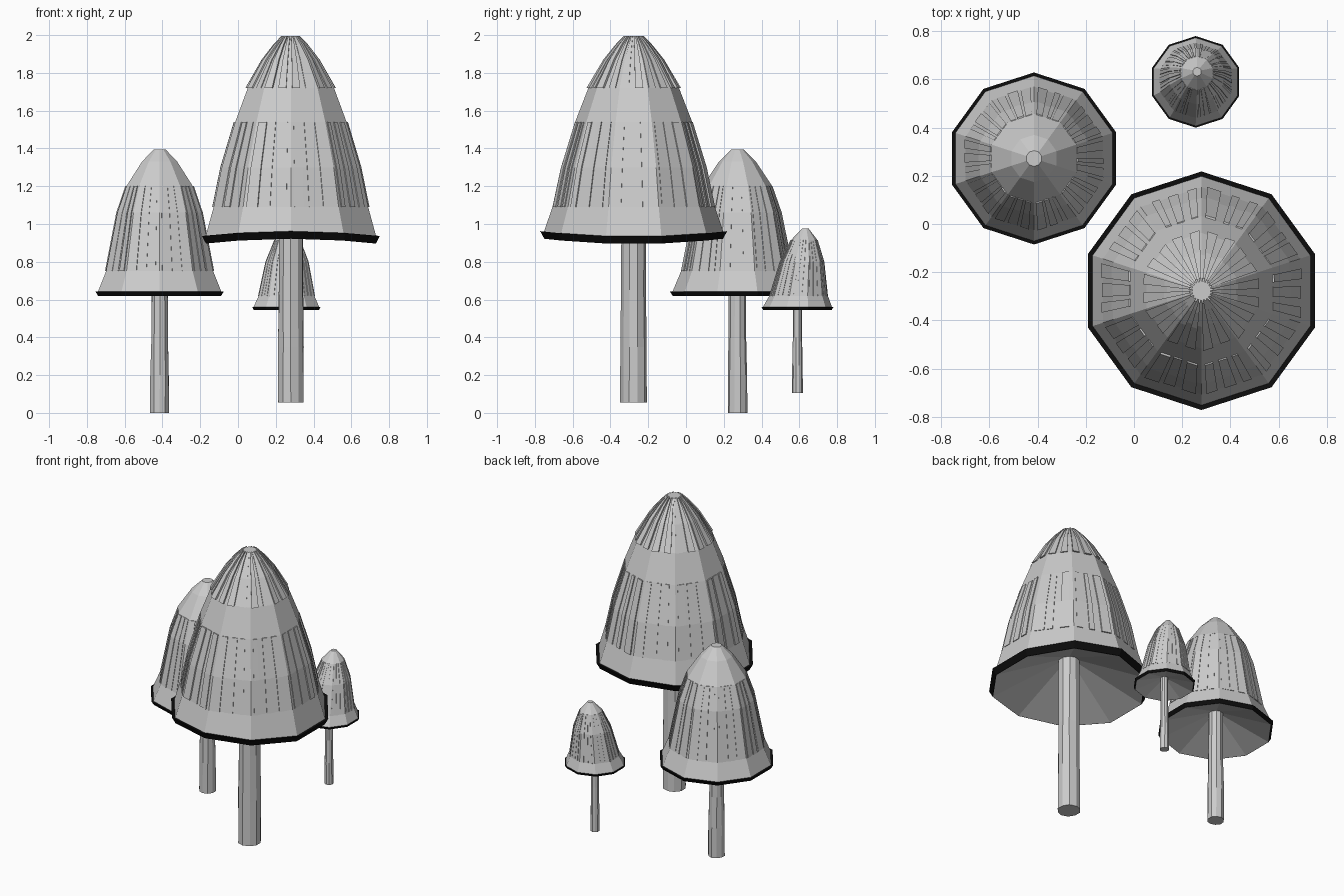
import bpy, bmesh, math, random
from mathutils import Vector

if "Cube" in bpy.data.objects:
    bpy.data.objects.remove(bpy.data.objects["Cube"])

random.seed(4)
N = 10
black = bpy.data.materials.new("black_rim")
black.diffuse_color = (0.004, 0.004, 0.004, 1)
black.use_nodes = True
black.node_tree.nodes["Principled BSDF"].inputs["Base Color"].default_value = black.diffuse_color


def finish(name, bm, mat=None, fix=True):
    if fix:
        bmesh.ops.recalc_face_normals(bm, faces=bm.faces)
    me = bpy.data.meshes.new(name)
    bm.to_mesh(me)
    bm.free()
    ob = bpy.data.objects.new(name, me)
    bpy.context.collection.objects.link(ob)
    if mat:
        me.materials.append(mat)
    return ob


def ring(c, r, z, wave=0.0, n=N):
    pts = []
    for k in range(n):
        a = math.pi / 2 + 2 * math.pi * k / n
        pts.append(Vector((c[0] + r * math.cos(a), c[1] + r * math.sin(a),
                           z - wave * math.cos(2 * a))))
    return pts


def skin(bm, rings, cap_start=False, cap_end=False):
    vs = [[bm.verts.new(p) for p in r] for r in rings]
    n = len(vs[0])
    for a, b in zip(vs, vs[1:]):
        for k in range(n):
            bm.faces.new((a[k], a[(k + 1) % n], b[(k + 1) % n], b[k]))
    if cap_start:
        bm.faces.new(vs[0][::-1])
    if cap_end:
        bm.faces.new(vs[-1])


def slat(bm, rings, axis, k, t0, t1, lift):
    # raised strip running up one facet of the cap
    rows = []
    for r in rings:
        row = []
        for t in (t0, t1):
            p = r[k].lerp(r[(k + 1) % N], t)
            out = Vector((p.x - axis[0], p.y - axis[1], 0)).normalized()
            row.append((bm.verts.new(p), bm.verts.new(p + out * lift)))
        rows.append(row)
    for (a, b), (d, c) in zip(rows, rows[1:]):
        bm.faces.new((a[1], b[1], c[1], d[1]))
        bm.faces.new((a[0], a[1], d[1], d[0]))
        bm.faces.new((b[1], b[0], c[0], c[1]))
    (a, b), (d, c) = rows[0], rows[-1]
    bm.faces.new((a[0], b[0], b[1], a[1]))
    bm.faces.new((d[1], c[1], c[0], d[0]))


def mushroom(name, c, R, lip, profile, hollow, stem, lean=(0, 0), wave=0.0, ribs=False):
    lip_top, lip_bot, lip_w = lip
    z0, z1 = profile[0][1], profile[-1][1]

    # faceted bell cap
    rings = []
    for i, (r, z) in enumerate(profile):
        f = (z - z0) / (z1 - z0)
        cc = (c[0] + lean[0] * f, c[1] + lean[1] * f)
        rings.append(ring(cc, r, z, wave if i == 0 else 0))
    bm = bmesh.new()
    skin(bm, rings, cap_end=True)
    finish(name + "_cap", bm)

    # layered strips over the upper cap
    bm = bmesh.new()
    for k in range(N):
        for t in (0.08, 0.38, 0.68):
            w = random.uniform(0.12, 0.24)
            slat(bm, rings[1:4], c, k, t, t + w, R * random.uniform(0.006, 0.018))
        if ribs:
            for t in (0.05, 0.55):
                slat(bm, rings[-4:], c, k, t, t + 0.28, random.uniform(0.005, 0.014))
    finish(name + "_cap_strips", bm, fix=False)

    # black flared rim
    bm = bmesh.new()
    skin(bm, [ring(c, R - lip_w * 1.1, lip_bot, wave), ring(c, R - lip_w, lip_bot, wave),
              ring(c, R, lip_top, wave), ring(c, profile[0][0], z0, wave)])
    bmesh.ops.recalc_face_normals(bm, faces=bm.faces)
    finish(name + "_rim", bm, black)

    # hollow underside
    bm = bmesh.new()
    skin(bm, [ring(c, 0.02, hollow), ring(c, R - lip_w, lip_bot, wave)], cap_start=True)
    for f in bm.faces:
        f.normal_update()
        if f.normal.z > 0:
            f.normal_flip()
    finish(name + "_underside", bm, fix=False)

    # uneven stem
    bm = bmesh.new()
    rows = []
    for r, z in stem:
        pts = ring(c, r, z)
        for p in pts:
            p.x += random.uniform(-0.04, 0.04) * r
            p.y += random.uniform(-0.04, 0.04) * r
        rows.append(pts)
    skin(bm, rows, True, True)
    finish(name + "_stem", bm)


mushroom("large_mushroom", (0.28, -0.277), 0.495, (0.948, 0.908, 0.022),
         [(0.475, 0.945), (0.43, 1.09), (0.385, 1.30), (0.31, 1.54),
          (0.24, 1.72), (0.15, 1.87), (0.085, 1.95), (0.04, 1.995)],
         1.11, [(0.071, 0.055), (0.07, 0.35), (0.066, 0.65), (0.065, 1.11)],
         wave=0.014, ribs=True)
mushroom("medium_mushroom", (-0.415, 0.272), 0.357, (0.643, 0.62, 0.014),
         [(0.343, 0.643), (0.298, 0.75), (0.235, 1.06), (0.185, 1.20),
          (0.098, 1.33), (0.033, 1.395)],
         0.75, [(0.052, 0.0), (0.051, 0.2), (0.046, 0.4), (0.044, 0.75)])
mushroom("small_mushroom", (0.256, 0.59), 0.19, (0.56, 0.546, 0.008),
         [(0.183, 0.56), (0.155, 0.62), (0.117, 0.80), (0.07, 0.915), (0.018, 0.975)],
         0.60, [(0.028, 0.105), (0.027, 0.25), (0.024, 0.4), (0.024, 0.60)],
         lean=(0.006, 0.042))
